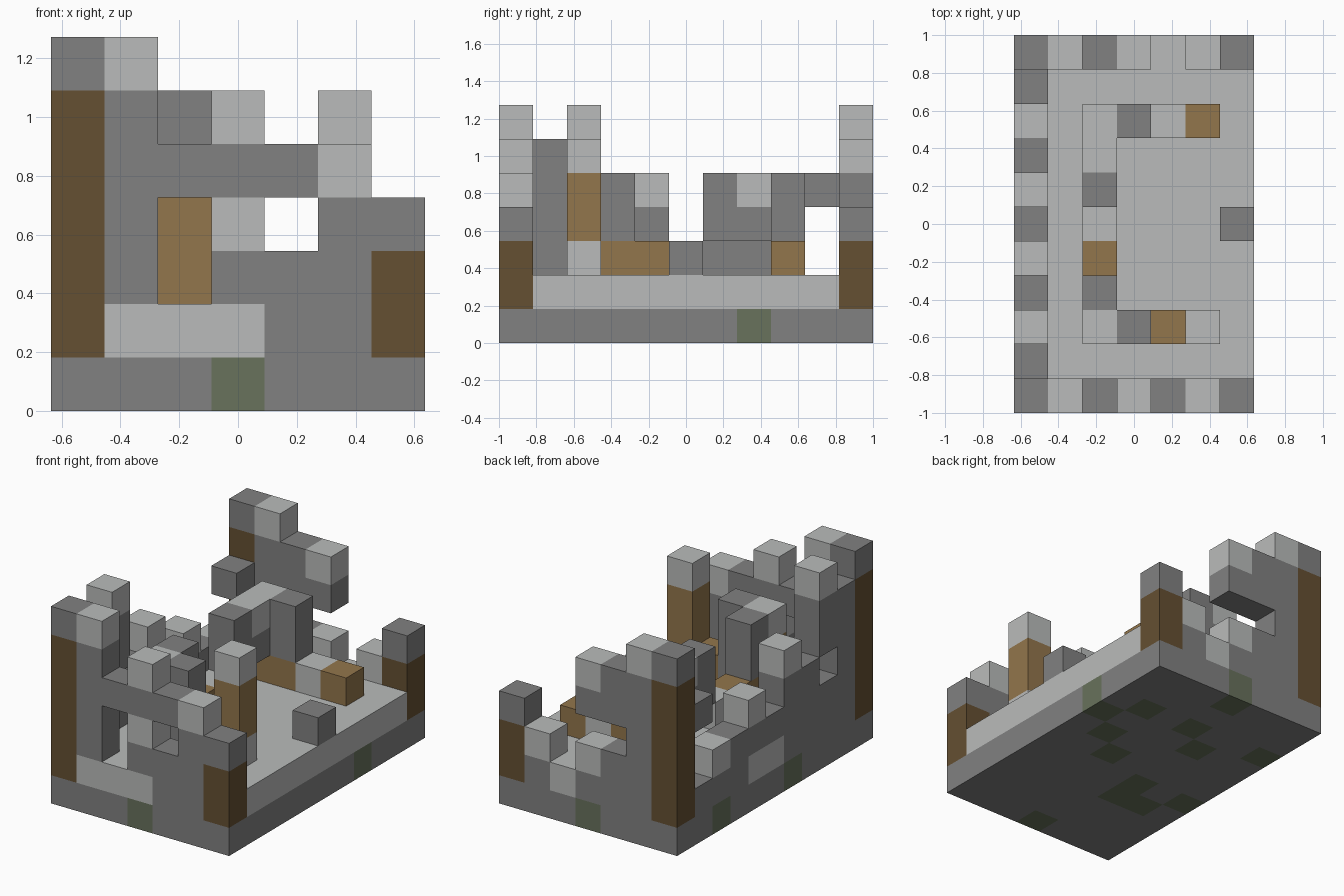
import bpy, bmesh
from mathutils import Vector

old = bpy.data.objects.get("Cube")
if old:
    bpy.data.objects.remove(old)

NX, NY = 7, 11
UNIT = 2 / NY
X, Y, Z = Vector((1, 0, 0)), Vector((0, 1, 0)), Vector((0, 0, 1))


def material(name, rgb):
    m = bpy.data.materials.new(name)
    m.use_nodes = True
    m.diffuse_color = (*rgb, 1)
    bsdf = next(n for n in m.node_tree.nodes if n.type == 'BSDF_PRINCIPLED')
    bsdf.inputs["Base Color"].default_value = (*rgb, 1)
    bsdf.inputs["Roughness"].default_value = 0.9
    return m


PALETTE = {
    "D": material("dark_stone", (.22, .22, .22)),
    "L": material("light_stone", (.49, .5, .495)),
    "B": material("dark_timber", (.13, .08, .032)),
    "T": material("tan_timber", (.29, .18, .072)),
    "M": material("mossy_stone", (.138, .168, .107)),
}
KEYS = list(PALETTE)
parts = {}


def panel(part, start, along, rows):
    """Blocks of an upright panel, rows listed from the top course down."""
    cells = parts.setdefault(part, {})
    for r, row in enumerate(reversed(rows)):
        for c, key in enumerate(row):
            if key != ".":
                cells[tuple(int(v) for v in Vector(start) + along * c + Z * r)] = key


# Foundation slab with scattered mossy blocks
MOSS = {(3, 0), (3, 10), (0, 8), (0, 4), (6, 7), (5, 8), (5, 6), (4, 5),
        (3, 8), (2, 7), (2, 4), (2, 3), (1, 3)}
parts["foundation"] = {(x, y, 0): "M" if (x, y) in MOSS else "D"
                       for x in range(NX) for y in range(NY)}

# Paved floor
parts["floor"] = {(x, y, 1): "L" for x in range(1, NX) for y in range(1, NY - 1)}

# Outer walls
panel("front_wall", (0, 0, 1), X, [
    "DL.....",
    "BD.L...",
    "BDDDDL.",
    "BD.L.DD",
    "BD.DDDB",
    "BLLLDDB"])
panel("back_wall", (0, NY - 1, 1), X, [
    "DL.....",
    "BDDL...",
    "BDDD...",
    "BD....D",
    "BDDL.LB",
    "BDDDLDB"])
panel("right_wall", (0, 1, 1), Y, [
    ".L.......",
    "DD.......",
    "DD.L....D",
    "D.DD.L...",
    "DDDDDDDL.",
    "DDDDLLDDD"])

# Inner ruined room
panel("inner_front_wall", (2, 2, 2), X, [
    "...L",
    "LD.T",
    "TD.T",
    "TDTL"])
panel("inner_side_wall", (2, 3, 2), Y, [
    "D..DL",
    "D..DD",
    "TTL.."])
panel("inner_back_wall", (2, 8, 2), X, [
    "LD..",
    "DD..",
    "TTLT"])

# Fallen block at the open edge
panel("loose_block", (6, 5, 2), X, ["D"])

solid = {cell for cells in parts.values() for cell in cells}


def build(name, cells):
    """Mesh only the exposed sides of a part's blocks."""
    bm = bmesh.new()
    origin = Vector((NX / 2, NY / 2, 0))
    for cell, key in cells.items():
        low = Vector(cell)
        mid = low + (X + Y + Z) / 2
        for a, b, n in ((X, Y, Z), (Y, Z, X), (Z, X, Y)):
            for s in (1, -1):
                if tuple(int(v) for v in low + n * s) in solid:
                    continue
                ring = [(-1, -1), (1, -1), (1, 1), (-1, 1)][::s]
                verts = [bm.verts.new((mid + (n * s + a * p + b * q) / 2 - origin) * UNIT)
                         for p, q in ring]
                bm.faces.new(verts).material_index = KEYS.index(key)
    bmesh.ops.remove_doubles(bm, verts=bm.verts, dist=UNIT / 100)
    mesh = bpy.data.meshes.new(name)
    for m in PALETTE.values():
        mesh.materials.append(m)
    bm.to_mesh(mesh)
    bm.free()
    bpy.context.collection.objects.link(bpy.data.objects.new(name, mesh))


for name, cells in parts.items():
    build(name, cells)
